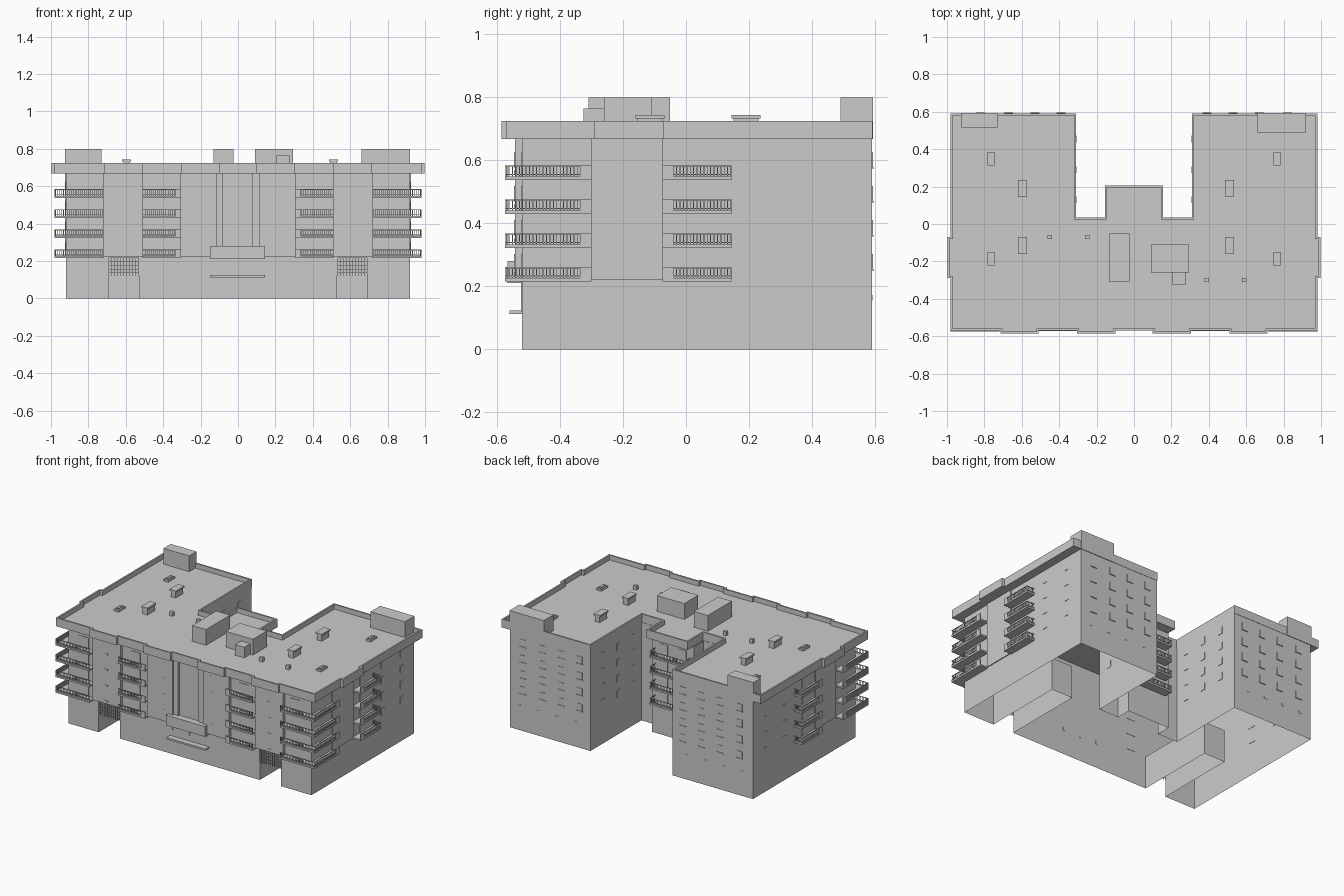
import bpy, bmesh
from mathutils import Vector

if "Cube" in bpy.data.objects:
    bpy.data.objects.remove(bpy.data.objects["Cube"])

LEVELS = [0.215, 0.322, 0.43, 0.538]      # balcony slab undersides


def finish(name, bm):
    bmesh.ops.recalc_face_normals(bm, faces=bm.faces[:])
    me = bpy.data.meshes.new(name)
    bm.to_mesh(me)
    bm.free()
    ob = bpy.data.objects.new(name, me)
    bpy.context.collection.objects.link(ob)
    return ob


def boxes(name, items):
    """One object from boxes (x0, x1, y0, y1, z0, z1)."""
    bm = bmesh.new()
    for x0, x1, y0, y1, z0, z1 in items:
        r = bmesh.ops.create_cube(bm, size=1)
        for v in r["verts"]:
            v.co = Vector(((x0 + x1) / 2 + v.co.x * (x1 - x0),
                           (y0 + y1) / 2 + v.co.y * (y1 - y0),
                           (z0 + z1) / 2 + v.co.z * (z1 - z0)))
    return finish(name, bm)


def flip(b, s):
    """Mirror a box across x = 0 when s is -1."""
    return b if s > 0 else (-b[1], -b[0]) + tuple(b[2:])


def mirrored(half):
    return half + [(-x, y) for x, y in reversed(half)]


def wall_sheet(name, pts, z0, z1):
    """Open-ended wall shell following a closed outline."""
    bm = bmesh.new()
    lo = [bm.verts.new((x, y, z0)) for x, y in pts]
    hi = [bm.verts.new((x, y, z1)) for x, y in pts]
    n = len(pts)
    for i in range(n):
        j = (i + 1) % n
        bm.faces.new((lo[i], lo[j], hi[j], hi[i]))
    return finish(name, bm)


# Walls: hollow shell, with two covered passages cut into the ground floor
rear = [(0.92, -0.52), (0.92, 0.59), (0.31, 0.59), (0.31, 0.04), (0.16, 0.04), (0.16, 0.14)]
wall_sheet("ground_floor_walls", mirrored(
    [(0.53, -0.52), (0.53, 0.04), (0.69, 0.04), (0.69, -0.52)] + rear), 0, 0.22)
wall_sheet("upper_walls", mirrored(rear), 0.22, 0.67)
for s, side in ((1, "right"), (-1, "left")):
    boxes("passage_ceiling_" + side, [flip((0.53, 0.69, -0.52, 0.04, 0.22, 0.224), s)])

# Roof slab with sunken deck and parapet rim
half = [(0.10, -0.57), (0.10, -0.585), (0.305, -0.585), (0.305, -0.57), (0.51, -0.57), (0.51, -0.585),
        (0.715, -0.585), (0.715, -0.57), (0.98, -0.57), (0.98, -0.29), (0.998, -0.29), (0.998, -0.07),
        (0.98, -0.07), (0.98, 0.592), (0.31, 0.592), (0.31, 0.035), (0.155, 0.035), (0.155, 0.205)]
bm = bmesh.new()
outline = bm.faces.new([bm.verts.new((x, y, 0.668)) for x, y in mirrored(half)])
bmesh.ops.recalc_face_normals(bm, faces=[outline])
ext = bmesh.ops.extrude_face_region(bm, geom=[outline], use_keep_orig=True)
bmesh.ops.translate(bm, vec=(0, 0, 0.057), verts=[g for g in ext["geom"] if isinstance(g, bmesh.types.BMVert)])
bmesh.ops.recalc_face_normals(bm, faces=bm.faces[:])
top = max(bm.faces, key=lambda f: f.calc_center_median().z)
bmesh.ops.inset_region(bm, faces=[top], thickness=0.011, use_even_offset=True)
deck = bmesh.ops.extrude_discrete_faces(bm, faces=[top])["faces"][0]
bmesh.ops.translate(bm, vec=(0, 0, -0.033), verts=deck.verts[:])
finish("roof_with_parapet", bm)

# Roof structures
D = 0.69
boxes("stair_head_left", [(-0.13, -0.025, -0.31, -0.05, D, 0.8)])
boxes("stair_head_right", [(0.09, 0.295, -0.26, -0.11, D, 0.8)])
boxes("stair_head_annex", [(0.205, 0.275, -0.325, -0.26, D, 0.765)])
boxes("rear_tower_left", [(-0.925, -0.73, 0.515, 0.594, 0.668, 0.8)])
boxes("rear_tower_right", [(0.66, 0.92, 0.49, 0.594, 0.668, 0.8)])
for x, nx in ((-0.595, "left"), (0.51, "right")):
    for y, ny in ((0.19, "rear"), (-0.115, "front")):
        boxes(f"roof_vent_{nx}_{ny}", [(x - 0.018, x + 0.018, y - 0.04, y + 0.04, D, 0.733),
                                       (x - 0.024, x + 0.024, y - 0.046, y + 0.046, 0.733, 0.744)])
for x in (-0.765, 0.765):
    for y in (0.35, -0.187):
        boxes("skylight", [(x - 0.018, x + 0.018, y - 0.036, y + 0.036, D, 0.705),
                           (x - 0.008, x + 0.008, y - 0.028, y + 0.028, 0.705, 0.711)])
for x, y in ((-0.45, -0.07), (-0.25, -0.07), (0.39, -0.30), (0.59, -0.30)):
    boxes("flue", [(x - 0.012, x + 0.012, y - 0.011, y + 0.011, D, 0.72)])


def rail(p, q, z):
    """Railing boxes along an axis-aligned segment."""
    p, q = Vector(p), Vector(q)
    d, w = q - p, 0.002
    lo = [min(p[i], q[i]) - w for i in (0, 1)]
    hi = [max(p[i], q[i]) + w for i in (0, 1)]
    out = [(lo[0], hi[0], lo[1], hi[1], z + a, z + a + 0.004) for a in (0.015, 0.042)]
    n = max(1, round(d.length / 0.011))
    for i in range(n + 1):
        c = p + d * i / n
        out.append((c.x - w * .7, c.x + w * .7, c.y - w * .7, c.y + w * .7, z + 0.01, z + 0.043))
    return out


def balcony(name, slabs, path, s, panel=None):
    items = []
    for z in LEVELS:
        items += [flip(b + (z, z + 0.011), s) for b in slabs]
        for a, b in zip(path, path[1:]):
            items += [flip(r, s) for r in rail(a, b, z)]
        if panel:
            items.append(flip(panel + (z, z + 0.046), s))
    boxes(name, items)


for s, side in ((1, "right"), (-1, "left")):
    # Balconies: wrapped corner, side and front
    balcony("corner_balcony_" + side, [(0.72, 0.98, -0.575, -0.52), (0.92, 0.98, -0.52, -0.30)],
            [(0.722, -0.572), (0.977, -0.572), (0.977, -0.302)], s, (0.974, 0.98, -0.335, -0.30))
    balcony("side_balcony_" + side, [(0.92, 0.98, -0.075, 0.145)],
            [(0.922, 0.143), (0.977, 0.143), (0.977, -0.073)], s, (0.974, 0.98, -0.075, -0.04))
    balcony("front_balcony_" + side, [(0.305, 0.51, -0.572, -0.52)],
            [(0.307, -0.569), (0.508, -0.569)], s, (0.305, 0.335, -0.572, -0.566))

    # Projecting bays between the balconies
    boxes("front_bay_outer_" + side, [flip((0.51, 0.72, -0.542, -0.52, 0.222, 0.67), s)])
    boxes("front_bay_inner_" + side, [flip((0.115, 0.31, -0.542, -0.52, 0.222, 0.67), s)])
    boxes("side_bay_" + side, [flip((0.92, 0.926, -0.30, -0.075, 0.222, 0.67), s)])

    # Lattice gates in the passage heads
    gate = [(0.53 + i * 0.016 - 0.0015, 0.53 + i * 0.016 + 0.0015, -0.524, -0.52, 0.12, 0.222) for i in range(11)]
    gate += [(0.53, 0.69, -0.524, -0.52, z, z + 0.003) for z in (0.135, 0.155, 0.175, 0.195, 0.215)]
    boxes("passage_gate_" + side, [flip(g, s) for g in gate])

    # Windows and balcony doors
    panes = []
    for z in LEVELS:
        a, b = z + 0.04, z + 0.088
        for x in (0.39, 0.53, 0.67, 0.82):
            panes += [(x - 0.02, x + 0.02, 0.588, 0.593, a, b), (x - 0.024, x + 0.024, 0.588, 0.596, a - 0.004, a)]
        for y in (0.13, 0.29, 0.455):
            panes.append((0.307, 0.312, y - 0.018, y + 0.018, a, b))
        for y in (0.25, 0.455):
            panes.append((0.918, 0.923, y - 0.018, y + 0.018, a, b))
        for y in (-0.40, 0.03):
            panes.append((0.918, 0.923, y - 0.03, y + 0.03, z + 0.011, b))
        for x in (0.41, 0.80):
            panes.append((x - 0.035, x + 0.035, -0.524, -0.518, z + 0.011, b))
        panes.append((0.172, 0.18, -0.545, -0.54, a, b))
        panes.append((0.605, 0.63, -0.545, -0.54, z + 0.02, z + 0.03))
    for x in (0.42, 0.56, 0.70, 0.84):
        panes.append((x - 0.012, x + 0.012, 0.588, 0.592, 0.155, 0.172))
    boxes("windows_" + side, [flip(p, s) for p in panes])

# Rear balconies on the courtyard block
balcony("courtyard_balcony", [(-0.135, 0.135, 0.14, 0.2)],
        [(-0.133, 0.142), (-0.133, 0.198), (0.133, 0.198), (0.133, 0.142)], 1)
boxes("courtyard_doors", [(x - 0.03, x + 0.03, 0.138, 0.143, z + 0.011, z + 0.085)
                          for z in LEVELS for x in (-0.07, 0.07)])

# Entrance porch with canopy, and pilasters above it
boxes("entrance_canopy", [(-0.15, 0.145, -0.566, -0.52, 0.21, 0.28)])
boxes("entrance_step", [(-0.15, 0.145, -0.56, -0.52, 0.112, 0.124)])
boxes("entrance_doors", [(x - 0.006, x + 0.006, -0.524, -0.518, 0.165, 0.19) for x in (-0.135, -0.005, 0.125)])
boxes("facade_pilasters", [(-0.115, -0.08, -0.532, -0.52, 0.28, 0.67), (0.075, 0.115, -0.532, -0.52, 0.28, 0.67)])
